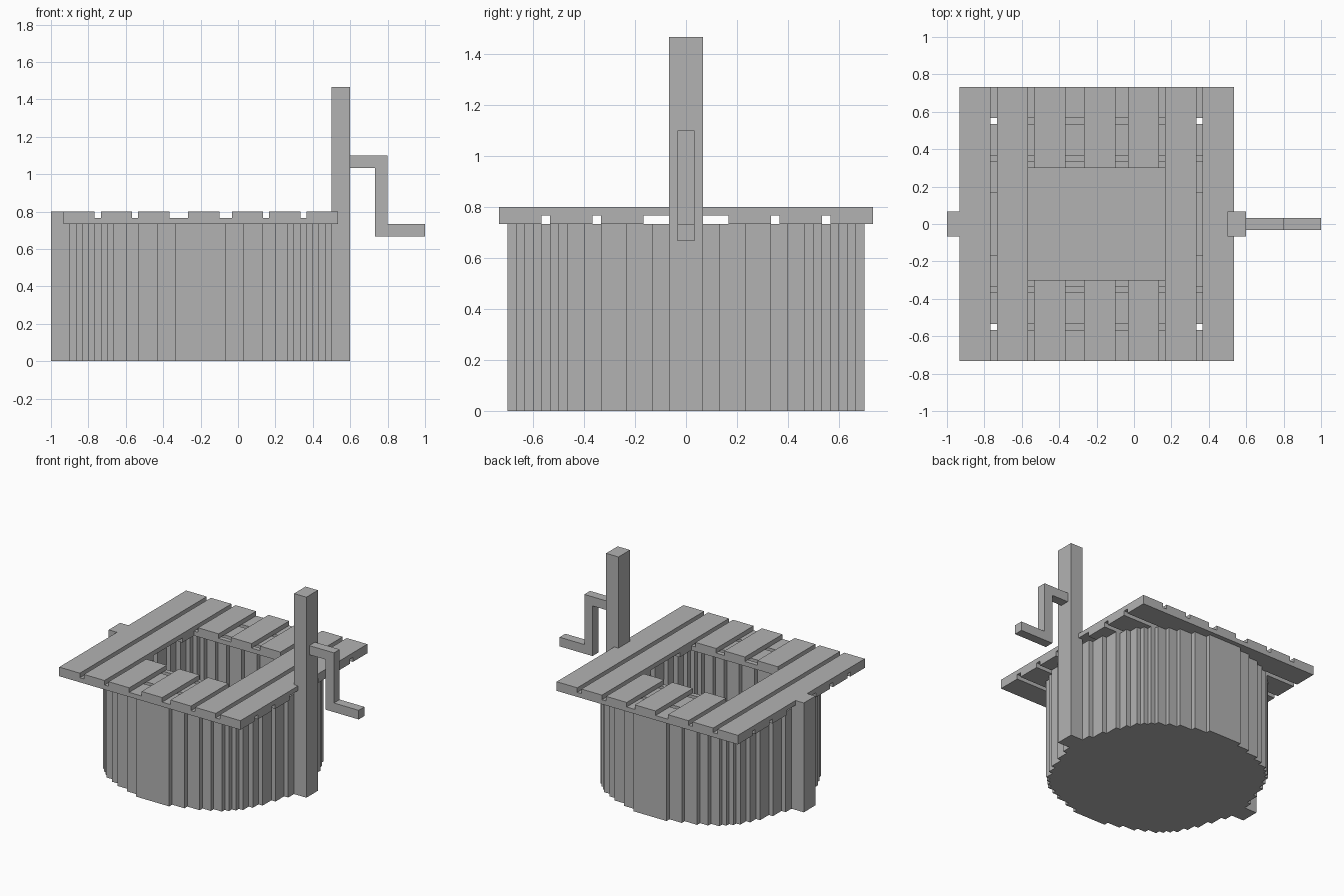
import bpy
import bmesh

if "Cube" in bpy.data.objects:
    bpy.data.objects.remove(bpy.data.objects["Cube"], do_unlink=True)

U = 1 / 30        # one grid cell of the blocky style
CX = -6           # well centre along x, in cells

grey = bpy.data.materials.new("plain_grey")
grey.use_nodes = True
colour = (0.45, 0.45, 0.45, 1)
grey.diffuse_color = colour
grey.node_tree.nodes["Principled BSDF"].inputs["Base Color"].default_value = colour


def finish(name, bm):
    bmesh.ops.recalc_face_normals(bm, faces=bm.faces)
    mesh = bpy.data.meshes.new(name)
    bm.to_mesh(mesh)
    bm.free()
    mesh.materials.append(grey)
    obj = bpy.data.objects.new(name, mesh)
    bpy.context.collection.objects.link(obj)
    return obj


def box(name, x, y, z):
    """Box from (low, high) ranges given in cells."""
    bm = bmesh.new()
    bmesh.ops.create_cube(bm, size=1)
    for v in bm.verts:
        v.co = [(r[0] if c < 0 else r[1]) * U for c, r in zip(v.co, (x, y, z))]
    return finish(name, bm)


# Stepped round tub: a quarter staircase turned four times
corners = [(21, 4), (20, 7), (19, 10), (18, 12), (17, 14), (16, 15)]
corners += [(b, a) for a, b in reversed(corners)]
quarter = []
for i, (a, b) in enumerate(corners):
    quarter.append((a, b))
    if i + 1 < len(corners):
        quarter.append((corners[i + 1][0], b))
outline = []
for turn in range(4):
    outline += quarter
    quarter = [(-y, x) for x, y in quarter]


def ring(bm, inset, z):
    shift = lambda c: c - inset if c > 0 else c + inset
    return [bm.verts.new(((shift(x) + CX) * U, shift(y) * U, z * U))
            for x, y in outline]


bm = bmesh.new()
rings = [ring(bm, 0, 0), ring(bm, 0, 22), ring(bm, 2, 22), ring(bm, 2, 2)]
n = len(outline)
for low, high in zip(rings, rings[1:]):
    for i in range(n):
        j = (i + 1) % n
        bm.faces.new((low[i], low[j], high[j], high[i]))
bm.faces.new(rings[0])
bm.faces.new(rings[-1])
finish("well_wall", bm)

# Lower planks, running left to right, with an opening in the middle
LOWER, UPPER = (22, 23), (23, 24)
for side, label in ((-1, "front"), (1, "back")):
    span = lambda a, b: tuple(sorted((side * a, side * b)))
    box(f"lower_plank_outer_{label}", (-28, 16), span(17, 22), LOWER)
    box(f"lower_plank_middle_{label}", (-28, 16), span(11, 16), LOWER)
    box(f"lower_plank_inner_{label}", (-28, 16), span(9, 10), LOWER)
    box(f"lower_plank_end_right_{label}", (-28, -17), span(5, 9), LOWER)
    box(f"lower_plank_end_left_{label}", (5, 16), span(5, 9), LOWER)
    # Short upper planks either side of the opening
    for k, x in enumerate((-16, -8, -1)):
        box(f"upper_short_plank_{label}_{k + 1}", (x, x + 5), span(9, 22), UPPER)

# Long upper planks, running front to back
for k, x in enumerate((-28, -22, 5, 11)):
    box(f"upper_long_plank_{k + 1}", (x, x + 5), (-22, 22), UPPER)

# Posts
box("tall_post", (15, 18), (-2, 2), (0, 44))
box("broken_post", (-30, -27), (-2, 2), (0, 24))

# Crank
box("crank_axle", (18, 22), (-1, 1), (31, 33))
box("crank_arm", (22, 24), (-1, 1), (20, 33))
box("crank_handle", (24, 30), (-1, 1), (20, 22))
